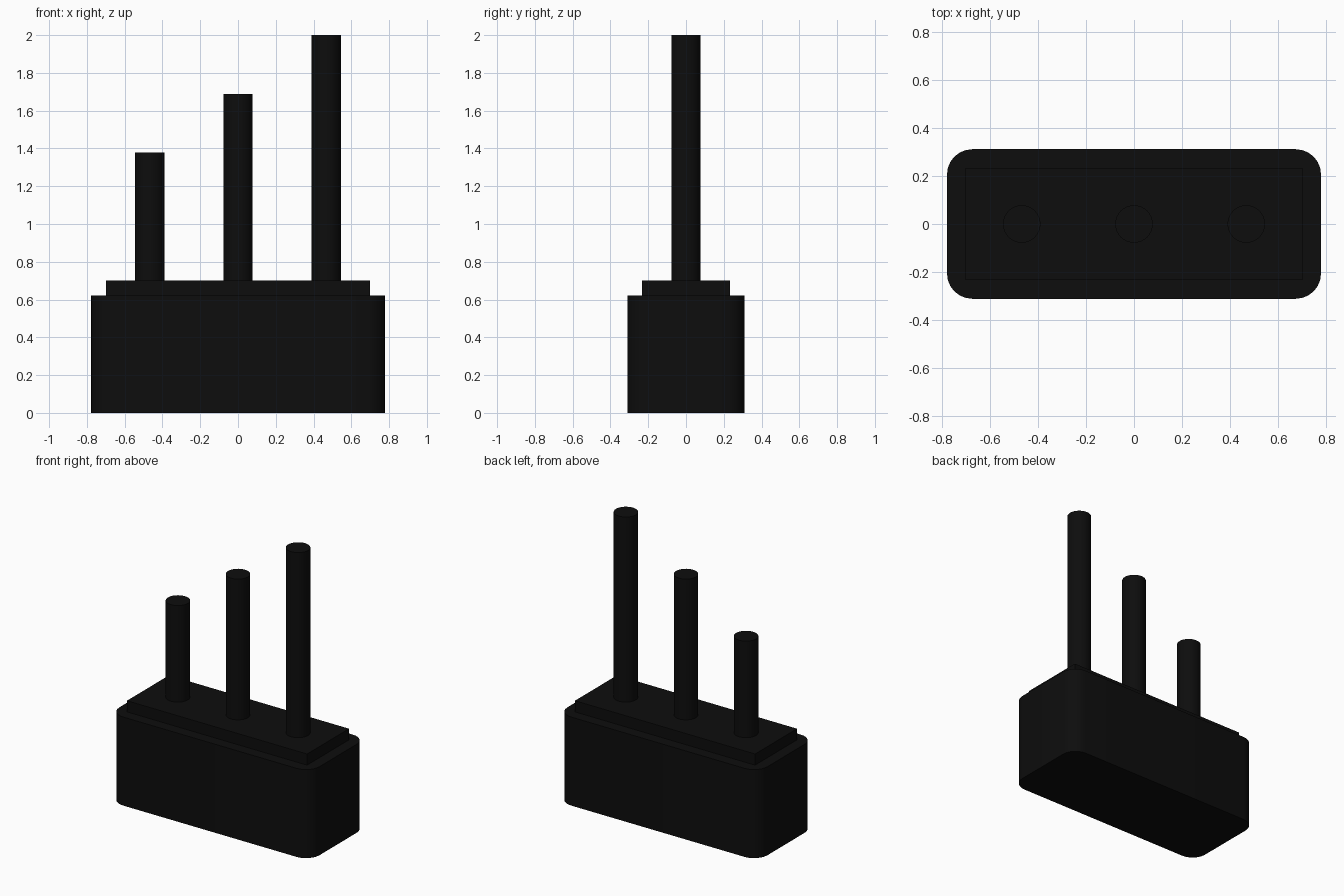
import bpy, bmesh
from mathutils import Matrix

if "Cube" in bpy.data.objects:
    bpy.data.objects.remove(bpy.data.objects["Cube"])

black = bpy.data.materials.new("black_plastic")
black.diffuse_color = (0.004, 0.004, 0.004, 1)
black.use_nodes = True
black.node_tree.nodes["Principled BSDF"].inputs["Base Color"].default_value = black.diffuse_color


def finish(bm, name):
    mesh = bpy.data.meshes.new(name)
    bm.to_mesh(mesh)
    bm.free()
    mesh.materials.append(black)
    obj = bpy.data.objects.new(name, mesh)
    bpy.context.collection.objects.link(obj)
    bpy.ops.object.select_all(action='DESELECT')
    obj.select_set(True)
    bpy.context.view_layer.objects.active = obj
    bpy.ops.object.shade_smooth_by_angle(angle=0.6)
    return obj


def box(name, sx, sy, z0, z1, radius=0):
    bm = bmesh.new()
    bmesh.ops.create_cube(bm, size=1, matrix=Matrix.Translation((0, 0, (z0 + z1) / 2))
                          @ Matrix.Diagonal((sx, sy, z1 - z0, 1)))
    if radius:
        # round the upright corners only
        upright = [e for e in bm.edges if abs(e.verts[0].co.z - e.verts[1].co.z) > 0.01]
        bmesh.ops.bevel(bm, geom=upright, offset=radius, segments=6, profile=0.5,
                        affect='EDGES')
    return finish(bm, name)


def pin(name, x, z0, z1, r):
    bm = bmesh.new()
    bmesh.ops.create_cone(bm, cap_ends=True, segments=32, radius1=r, radius2=r, depth=z1 - z0,
                          matrix=Matrix.Translation((x, 0, (z0 + z1) / 2)))
    return finish(bm, name)


# rounded body and the raised top plate
box("base_body", 1.556, 0.622, 0, 0.622, radius=0.105)
box("top_plate", 1.40, 0.466, 0.622, 0.70)

# three rods rising in equal steps
for i, label in enumerate(("short", "middle", "tall")):
    pin(label + "_rod", (i - 1) * 0.467, 0.70, 1.378 + 0.311 * i, 0.078)
